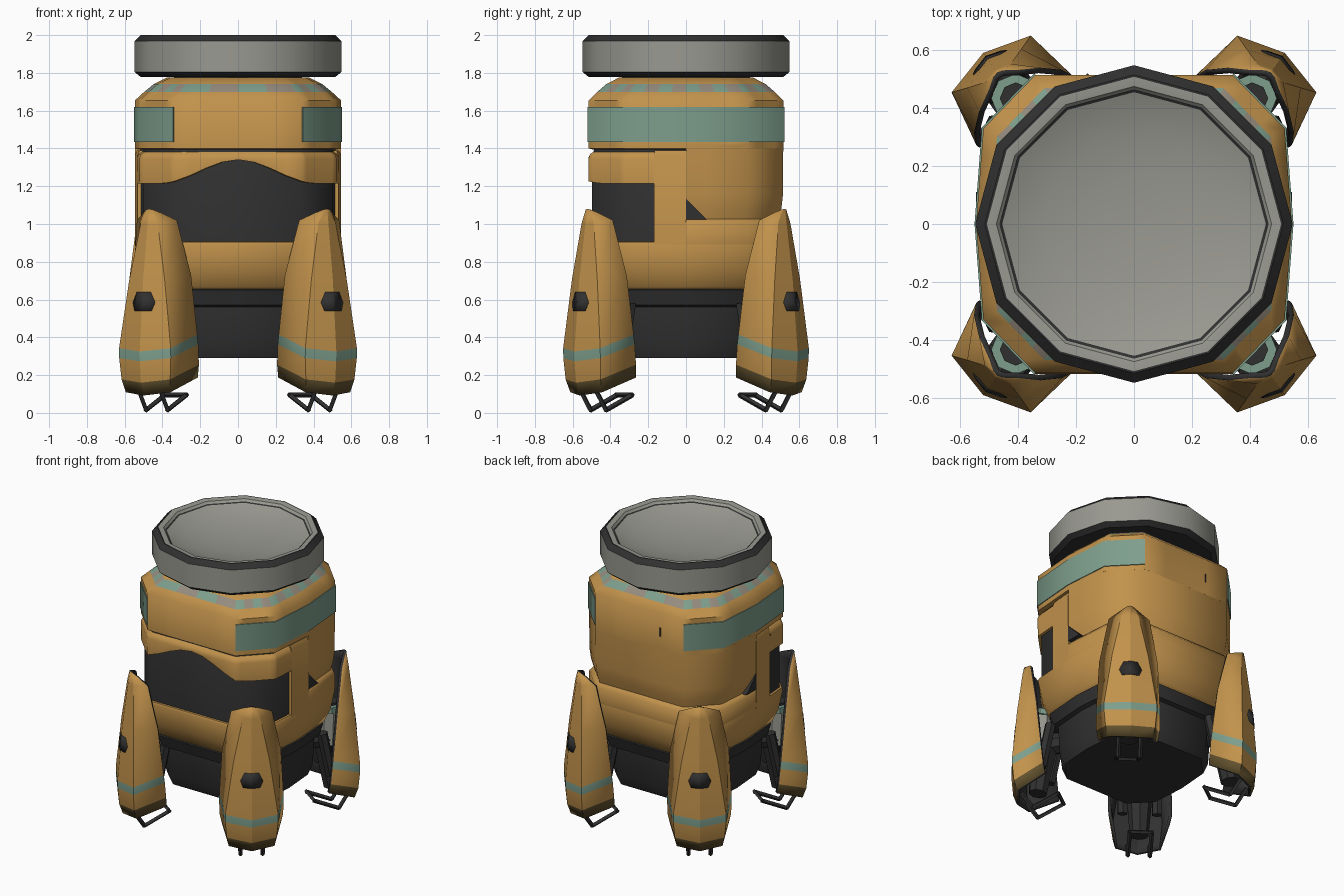
import bpy, bmesh, math
from mathutils import Vector

if "Cube" in bpy.data.objects:
    bpy.data.objects.remove(bpy.data.objects["Cube"])


def mat(name, r, g, b):
    m = bpy.data.materials.new(name)
    m.diffuse_color = (r, g, b, 1)
    m.use_nodes = True
    m.node_tree.nodes["Principled BSDF"].inputs["Base Color"].default_value = m.diffuse_color
    return m


ORANGE = mat("ochre paint", .54, .29, .072)
TEAL = mat("teal paint", .205, .342, .262)
GREY = mat("light grey metal", .32, .32, .285)
DARK = mat("dark metal", .03, .03, .03)
BROWN = mat("worn brown edge", .12, .082, .027)
WARM = mat("warm grey", .30, .26, .21)


def finish(name, bm, mats, angle=30, recalc=True):
    if recalc:
        bmesh.ops.recalc_face_normals(bm, faces=bm.faces)
    me = bpy.data.meshes.new(name)
    bm.to_mesh(me)
    bm.free()
    for m in mats:
        me.materials.append(m)
    for p in me.polygons:
        p.use_smooth = True
    me.set_sharp_from_angle(angle=math.radians(angle))
    ob = bpy.data.objects.new(name, me)
    bpy.context.collection.objects.link(ob)
    return ob


def loft(name, rings, mats, pick=None, closed=True, flip=False, solid=0, angle=50):
    """Skin a list of equal-length rings; pick(band, side) gives the colour slot."""
    bm = bmesh.new()
    vs = [[bm.verts.new(p) for p in r] for r in rings]
    n = len(rings[0])
    for i in range(len(rings) - 1):
        for j in range(n if closed else n - 1):
            k = (j + 1) % n
            q = [vs[i][j], vs[i][k], vs[i + 1][k], vs[i + 1][j]]
            f = bm.faces.new(q[::-1] if flip else q)
            f.material_index = pick(i, j) if pick else 0
    if closed:
        for i, e in ((0, 0), (-1, len(rings) - 2)):
            bm.faces.new(vs[i]).material_index = pick(e, 0) if pick else 0
    ob = finish(name, bm, mats, angle, closed)
    if solid:
        md = ob.modifiers.new("thickness", 'SOLIDIFY')
        md.thickness, md.offset = solid, -1
        md.material_offset = md.material_offset_rim = len(mats) - 1
    return ob


def rod(name, a, b, r, m, sides=8, r2=None):
    a, b = Vector(a), Vector(b)
    bm = bmesh.new()
    bmesh.ops.create_cone(bm, cap_ends=True, segments=sides, radius1=r,
                          radius2=r if r2 is None else r2, depth=(b - a).length)
    bm.transform((b - a).to_track_quat('Z', 'Y').to_matrix().to_4x4())
    bmesh.ops.translate(bm, verts=bm.verts, vec=(a + b) / 2)
    return finish(name, bm, [m])


# Body plan: ten-sided outline, starting at the right side and going round the back
QUARTER = [(.545, 0), (.52, .33), (.34, .515)]
BACK = QUARTER + [(-x, y) for x, y in QUARTER[::-1]]
PLAN = BACK + [(x, -y) for x, y in BACK[-2:0:-1]]


def lerp(a, b, u):
    return (a[0] + (b[0] - a[0]) * u, a[1] + (b[1] - a[1]) * u)


def split(pts, n, cyclic=True):
    out = []
    for i in range(len(pts) if cyclic else len(pts) - 1):
        out += [lerp(pts[i], pts[(i + 1) % len(pts)], k / n) for k in range(n)]
    return out if cyclic else out + [pts[-1]]


def levels(pts, prof):
    return [[(x * s, y * s, z) for x, y in pts] for s, z in prof]


# Dark lower hull, with collar
loft("lower_hull", levels(PLAN, [(.72, .29), (.77, .36), (.79, .56), (.84, .57), (.88, .65), (.8, .68)]), [DARK])
# Orange waist under the window
loft("waist", levels(PLAN, [(.85, .645), (.89, .67), (.955, .75), (1, .89), (.99, .905), (.9, .91)]), [ORANGE])
# Dark cabin core that shows as the wrap-round window
cabin = [(x, -y) for x, y in BACK]
loft("window_core", levels(cabin, [(.965, .88), (.965, 1.36), (.93, 1.42)]), [DARK])
# Rear part of the waist, rising to the rear shell
loft("rear_waist", levels([(.531, -.17)] + BACK + [(-.531, -.17)],
                          [(.99, .86), (1, .90), (.999, 1.0), (.95, 1.03)]), [ORANGE])
# Side pillars behind the window
loft("side_pillar", levels([(.545, 0), (.532, -.17), (-.532, -.17), (-.545, 0)],
                           [(1, .89), (1.001, 1.36), (.98, 1.39)]), [ORANGE])
# Rear shell
shell = [(.545, 0), (.537, .11)] + BACK[1:-1] + [(-.537, .11), (-.545, 0)]
loft("rear_shell", levels(shell, [(.945, 1.0), (.955, 1.03), (.98, 1.08), (.998, 1.16), (1, 1.42)]), [ORANGE])

# Brow over the window with an arched lower edge
front = split([(.532, -.17), (.52, -.33), (.34, -.515), (-.34, -.515), (-.52, -.33), (-.532, -.17)], 8, False)


def arch(x):
    return 1.215 + (.0625 * (1 + math.cos(math.pi * x / .42)) if abs(x) < .42 else 0)


brow = [[(x * .94, y * .94, arch(x)) for x, y in front],
        [(x, y, arch(x)) for x, y in front],
        [(x * 1.004, y * 1.004, max(1.345, arch(x) + .01)) for x, y in front],
        [(x * .985, y * .985, 1.37) for x, y in front],
        [(x * .93, y * .93, 1.39) for x, y in front]]
loft("window_brow", brow[::-1], [ORANGE], closed=False)
for sx in (1, -1):
    # Dark notch at the foot of the rear shell
    tri = [(0, 1.025), (.11, 1.025), (0, 1.135)]
    loft("shell_notch", [[(sx * x, y, z) for y, z in tri] for x in (.5, .546)], [DARK])
    # Teal side band wrapping both corners
    side = [(x, -y) for x, y in QUARTER[:0:-1]] + QUARTER
    strip = [(x * 1.01, y * 1.01) for x, y in side] + [(x * .98, y * .98) for x, y in side[::-1]]
    loft("side_band", [[(sx * x, y, z) for x, y in strip] for z in (1.435, 1.62)], [TEAL])
rod("rear_slit", (-.16, .514, 1.49), (-.16, .514, 1.55), .006, DARK, 4)

# Upper body with a chequered stripe round the shoulder
loft("upper_body", levels(split(PLAN, 4), [(.96, 1.395), (1, 1.40), (1, 1.655), (.91, 1.70), (.82, 1.74), (.69, 1.775)]),
     [ORANGE, TEAL, WARM], pick=lambda i, j: 1 + j % 2 if i == 3 else 0)
rod("neck", (0, 0, 1.74), (0, 0, 1.82), .34, DARK, 12)

# Twelve-sided top ring with a shallow dish
dish = [(.36, 1.778), (.515, 1.778), (.548, 1.805), (.548, 1.968), (.515, 2.0), (.508, 2.0),
        (.475, 1.995), (.465, 1.98), (.455, 1.975), (.32, 1.935), (.16, 1.915), (.01, 1.91)]
circle = [(math.cos(k * math.pi / 6), math.sin(k * math.pi / 6)) for k in range(12)]
loft("top_dish", levels(circle, dish), [GREY, DARK], pick=lambda i, j: int(i in (0, 1, 3, 4, 7)), angle=34)

# Legs: local frame is t (sideways), s (outward), z (up)
# Shield sections: z, ridge s, corner half width, corner depth, edge half width, edge depth, edge rise
SHIELD = [(1.08, .70, .02, .005, .055, .03, -.02), (1.0, .712, .055, .015, .13, .085, .02),
          (.7, .752, .115, .035, .187, .175, .03), (.325, .783, .168, .047, .203, .24, .09),
          (.273, .782, .168, .047, .205, .245, .09), (.16, .772, .158, .045, .202, .245, .095),
          (.092, .748, .145, .042, .188, .23, .095)]
BADGE = [(.64, .76, .045), (.585, .766, .072), (.54, .77, .055)]
for sx in (1, -1):
    for sy in (1, -1):
        nm = ("back" if sy > 0 else "front") + ("_right" if sx > 0 else "_left")
        flip = sx * sy < 0

        def P(t, s, z):
            return (sx * (.583 * s + .064 + .813 * t), sy * (.813 * s - .046 - .583 * t), z)

        # Folded shield plate
        rings = [[P(t, s - d, z + rise * d / rd) for t, d in ((-w, rd), (-a, cd), (0, 0), (a, cd), (w, rd))]
                 for z, s, a, cd, w, rd, rise in SHIELD]
        loft(nm + "_leg_shield", rings, [ORANGE, TEAL, BROWN, DARK], pick=lambda i, j: {3: 1, 5: 2}.get(i, 0),
             closed=False, flip=flip, solid=.02, angle=22)
        # Dark badge folded over the ridge
        loft(nm + "_shield_badge", [[P(-h, s - h * .3, z), P(0, s, z), P(h, s - h * .3, z)] for z, s, h in BADGE],
             [DARK], closed=False, flip=flip, solid=.008, angle=10)
        # Leg mechanism behind the shield
        rod(nm + "_hip", P(0, .34, .5), P(0, .6, .5), .07, DARK)
        rod(nm + "_thigh", P(0, .59, .70), P(0, .58, .40), .075, GREY, 8)
        rod(nm + "_thigh_collar", P(0, .59, .69), P(0, .59, .73), .085, TEAL, 8)
        rod(nm + "_thigh_cap", P(0, .59, .72), P(0, .59, .745), .055, DARK, 8)
        rod(nm + "_shin", P(0, .57, .46), P(0, .61, .15), .085, DARK, 8, .06)
        for t in (-.11, .11):
            rod(nm + "_strut", P(t, .50, .58), P(t, .56, .28), .035, DARK, 6)
        rod(nm + "_shield_mount", P(0, .55, .6), P(0, .72, .6), .04, DARK, 6)
        # Wire foot: two bent toes joined at the inner end
        for t in (-.07, .07):
            rod(nm + "_toe", P(t, .70, .13), P(t, .625, .012), .014, DARK, 4)
            rod(nm + "_toe_bar", P(t, .63, .014), P(t, .455, .095), .014, DARK, 4)
        rod(nm + "_foot_crossbar", P(-.08, .46, .095), P(.08, .46, .095), .013, DARK, 4)
